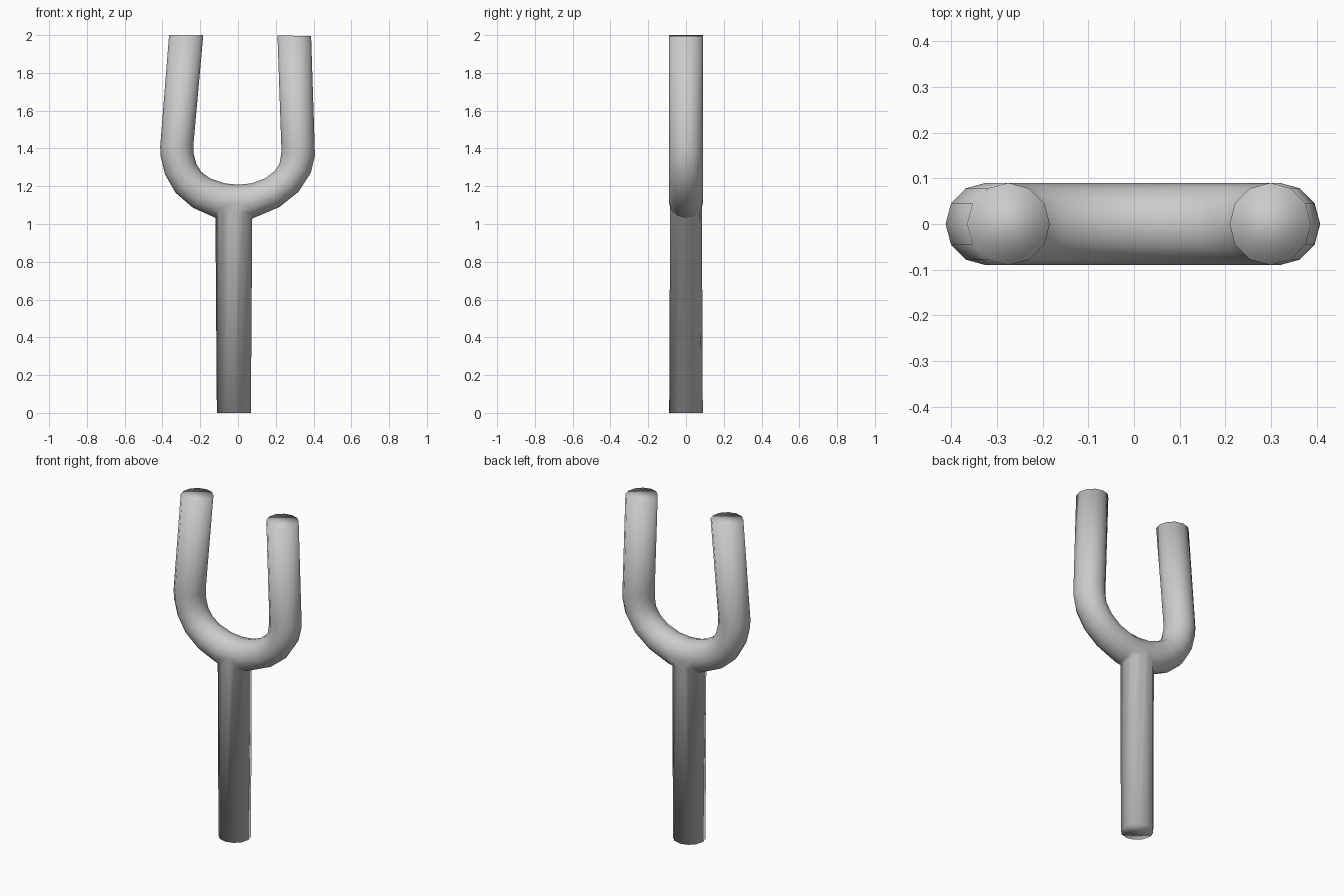
import bpy, bmesh
from math import sin, cos, pi
from mathutils import Vector

if "Cube" in bpy.data.objects:
    bpy.data.objects.remove(bpy.data.objects["Cube"])

SIDES = 12


def tube(name, rings):
    """Skin rings of (centre, half-width vector, y radius) and cap both ends."""
    bm = bmesh.new()
    loops = []
    for c, side, ry in rings:
        loops.append([bm.verts.new(c + side * cos(2 * pi * i / SIDES)
                                   + Vector((0, ry * sin(2 * pi * i / SIDES), 0)))
                      for i in range(SIDES)])
    for a, b in zip(loops, loops[1:]):
        for i in range(SIDES):
            j = (i + 1) % SIDES
            bm.faces.new((a[i], a[j], b[j], b[i]))
    bm.faces.new(loops[0])
    bm.faces.new(loops[-1])
    bmesh.ops.recalc_face_normals(bm, faces=bm.faces)
    for f in bm.faces:
        f.smooth = True
    me = bpy.data.meshes.new(name)
    bm.to_mesh(me)
    bm.free()
    ob = bpy.data.objects.new(name, me)
    bpy.context.collection.objects.link(ob)
    return ob


# forked arms: outer and inner silhouette points, left tip to right tip
outer = [(-.365, 2), (-.412, 1.41), (-.41, 1.36), (-.385, 1.26), (-.33, 1.165), (-.24, 1.087),
         (-.12, 1.033), (0, 1.02), (.085, 1.033), (.22, 1.09), (.32, 1.17), (.385, 1.27),
         (.407, 1.36), (.406, 1.41), (.387, 1.995)]
inner = [(-.184, 2), (-.236, 1.42), (-.235, 1.375), (-.222, 1.32), (-.194, 1.275), (-.145, 1.24),
         (-.07, 1.215), (0, 1.208), (.07, 1.215), (.145, 1.242), (.194, 1.28), (.22, 1.32),
         (.229, 1.375), (.229, 1.42), (.209, 1.998)]
rings = []
for (ox, oz), (ix, iz) in zip(outer, inner):
    o, n = Vector((ox, 0, oz)), Vector((ix, 0, iz))
    rings.append(((o + n) / 2, (o - n) / 2, .09))
fork = tube("forked_arms", rings)

# handle, running up into the arch
handle = tube("handle", [(Vector((-.022, 0, 0)), Vector((.09, 0, 0)), .089),
                         (Vector((-.022, 0, 1.1)), Vector((.098, 0, 0)), .084)])

# fuse into one body
mod = fork.modifiers.new("join_handle", 'BOOLEAN')
mod.operation = 'UNION'
mod.solver = 'EXACT'
mod.object = handle
bpy.context.view_layer.objects.active = fork
fork.select_set(True)
bpy.ops.object.modifier_apply(modifier=mod.name)
bpy.data.objects.remove(handle)
fork.name = "forked_stick"
